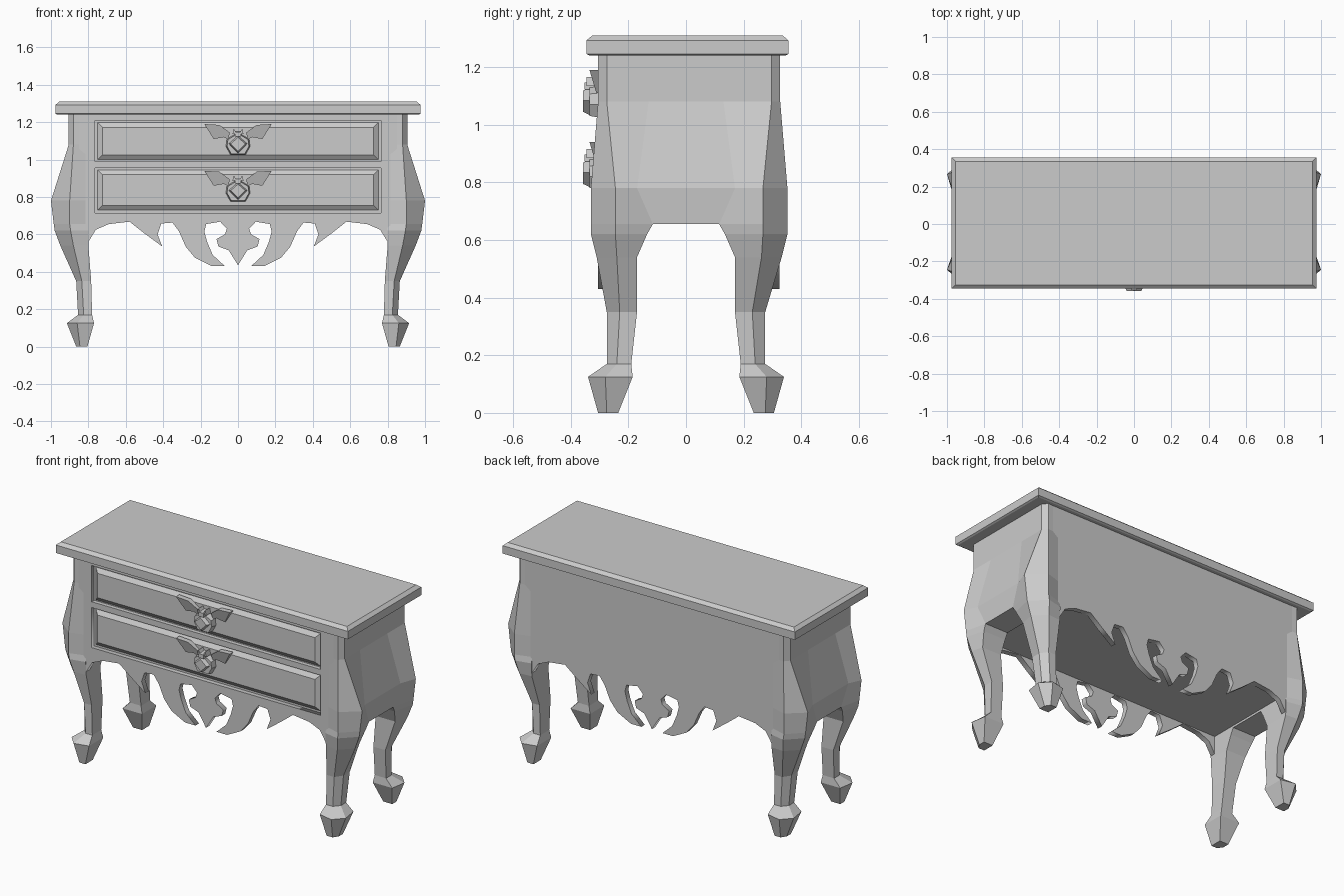
import bpy, bmesh
from mathutils import Vector

if "Cube" in bpy.data.objects:
    bpy.data.objects.remove(bpy.data.objects["Cube"])

wood = bpy.data.materials.new("plain_grey")
wood.use_nodes = True
grey = (0.6, 0.6, 0.6, 1)
wood.diffuse_color = grey
wood.node_tree.nodes["Principled BSDF"].inputs["Base Color"].default_value = grey


def finish(name, bm):
    bmesh.ops.recalc_face_normals(bm, faces=bm.faces)
    mesh = bpy.data.meshes.new(name)
    bm.to_mesh(mesh)
    bm.free()
    mesh.materials.append(wood)
    obj = bpy.data.objects.new(name, mesh)
    bpy.context.collection.objects.link(obj)
    return obj


def loft(name, rings):
    """Skin a list of closed rings and cap both ends."""
    bm = bmesh.new()
    rows = [[bm.verts.new(p) for p in ring] for ring in rings]
    n = len(rows[0])
    for a, b in zip(rows, rows[1:]):
        for i in range(n):
            j = (i + 1) % n
            bm.faces.new((a[i], a[j], b[j], b[i]))
    bm.faces.new(rows[0])
    bm.faces.new(rows[-1])
    return finish(name, bm)


def rect_xz(x, z0, z1, y, inset=0):
    x, z0, z1 = x - inset, z0 + inset, z1 - inset
    return [(-x, y, z0), (x, y, z0), (x, y, z1), (-x, y, z1)]


def rect_xy(x, y0, y1, z):
    return [(-x, y0, z), (x, y0, z), (x, y1, z), (-x, y1, z)]


def panel(name, outlines, y0, y1):
    """Flat board in the xz plane; later outlines are holes."""
    curve = bpy.data.curves.new(name, "CURVE")
    curve.dimensions = "2D"
    curve.fill_mode = "BOTH"
    curve.extrude = (y1 - y0) / 2
    for pts in outlines:
        s = curve.splines.new("POLY")
        s.points.add(len(pts) - 1)
        for p, (x, z) in zip(s.points, pts):
            p.co = (x, z, 0, 1)
        s.use_cyclic_u = True
    temp = bpy.data.objects.new(name + "_temp", curve)
    bpy.context.collection.objects.link(temp)
    bpy.context.view_layer.update()
    mesh = bpy.data.meshes.new_from_object(temp.evaluated_get(
        bpy.context.evaluated_depsgraph_get()))
    bm = bmesh.new()
    bm.from_mesh(mesh)
    bpy.data.objects.remove(temp)
    bpy.data.meshes.remove(mesh)
    bmesh.ops.remove_doubles(bm, verts=bm.verts, dist=0.0005)
    for v in bm.verts:
        x, z, d = v.co
        v.co = Vector((x, (y0 + y1) / 2 - d, z))
    return finish(name, bm)


# Table top with chamfered upper edge
loft("table_top", [rect_xy(.965, -.335, .345, 1.24), rect_xy(.975, -.345, .355, 1.245),
                   rect_xy(.975, -.345, .355, 1.293), rect_xy(.955, -.325, .335, 1.31)])

# Corner legs: z, inner x, outer x, chamfer x, panel x, inner y, outer y, chamfer y, wall y
LEVELS = [
    (1.24, .80, .905, .88, .905, .13, .305, .275, .30),
    (1.08, .80, .905, .88, .905, .13, .305, .275, .30),
    (.78, .80, 1.0, .90, .965, .17, .33, .245, .30),
    (.655, .80, .985, .90, .955, .115, .33, .245, .30),
    (.62, .80, .98, .895, .95, .135, .33, .245, .31),
    (.54, .80, .95, .88, .93, .17, .31, .24, .305),
    (.35, .785, .865, .835, .865, .17, .275, .23, .275),
    (.17, .78, .855, .825, .855, .19, .275, .24, .275),
    (.125, .77, .915, .86, .90, .185, .34, .28, .32),
    (0, .805, .865, .845, .865, .235, .305, .275, .305),
]
for fb, sy in (("front", -1), ("back", 1)):
    for lr, sx in (("left", 1), ("right", -1)):
        rings = []
        for z, xi, xo, xc, xe, yi, yo, yc, yb in LEVELS:
            k = .022 if sy > 0 and z > .5 else 0
            rings.append([(sx * xi, sy * yi, z), (sx * xi, sy * (yb + k), z),
                          (sx * xc, sy * (yo + k), z), (sx * xo, sy * (yc + k), z),
                          (sx * xe, sy * yi, z)])
        loft(f"{fb}_{lr}_leg", rings)

# Side panels between the legs
for lr, sx in (("left", 1), ("right", -1)):
    loft(f"{lr}_side_panel", [[(sx * r[1], -r[5], r[0]), (sx * r[4], -r[5], r[0]),
                               (sx * r[4], r[5], r[0]), (sx * r[1], r[5], r[0])]
                              for r in LEVELS[:4]])

# Scrolled apron boards, front with a drawer opening
HALF = [(.85, 1.24), (.85, .56), (.80, .56), (.76, .625), (.69, .655), (.58, .668),
        (.50, .605), (.405, .535), (.43, .60), (.41, .658), (.35, .663), (.315, .615),
        (.28, .535), (.23, .475), (.14, .43), (.07, .43), (.135, .49), (.165, .56),
        (.12, .595), (.18, .615), (.17, .655), (.095, .668), (.06, .63), (.07, .60),
        (.115, .575), (.105, .535), (.05, .515)]
HALF.remove((.12, .595))
OUTLINE = HALF + [(0, .435)] + [(-x, z) for x, z in reversed(HALF)]
OPENING = [(-.765, .715), (.765, .715), (.765, 1.21), (-.765, 1.21)]
panel("front_board", [OUTLINE, OPENING], -.305, -.272)
panel("back_board", [OUTLINE], .293, .325)

# Closed bottom and recess behind the drawers
loft("bottom_board", [rect_xy(.85, -.28, .30, .668), rect_xy(.85, -.28, .30, .69)])
loft("drawer_recess", [rect_xz(.78, .70, 1.22, -.278), rect_xz(.78, .70, 1.22, -.26)])
loft("drawer_rail", [rect_xz(.765, .955, .99, -.302), rect_xz(.765, .955, .99, -.27)])

# Bevelled drawers, each with a winged pull
for label, z0, z1 in (("lower", .73, .945), ("upper", 1.0, 1.197)):
    loft(f"{label}_drawer", [rect_xz(.75, z0, z1, -.27), rect_xz(.75, z0, z1, -.284),
                             rect_xz(.75, z0, z1, -.302, .025)])
    c = z0 + .12 if label == "lower" else z0 + .10

    def prism(name, pts, y0, y1, shrink=1):
        mz = sum(p[1] for p in pts) / len(pts)
        mx = sum(p[0] for p in pts) / len(pts)
        loft(f"{label}_{name}", [
            [(x, y0, c + z) for x, z in pts],
            [(mx + (x - mx) * shrink, y1, c + mz + (z - mz) * shrink) for x, z in pts]])

    for lr, s in (("left", 1), ("right", -1)):
        wing = [(.18, .09), (.10, .085), (.045, .045), (.05, .005), (.075, .02), (.13, .01)]
        loft(f"{label}_pull_{lr}_wing", [
            [(s * x, -.302, c + z) for x, z in wing],
            [(s * x, -.305 - .03 * (z + .01) / .1, c + z) for x, z in wing]])
        prism(f"pull_{lr}_ear", [(s * .008, .04), (s * .03, .035), (s * .022, .065)], -.30, -.345)
    prism("pull_plate", [(0, .045), (.06, .01), (.065, -.03), (.04, -.075), (-.04, -.075),
                         (-.065, -.03), (-.06, .01)], -.30, -.335, .9)
    prism("pull_knob", [(0, .03), (.052, -.015), (0, -.068), (-.052, -.015)], -.33, -.358, .75)
    prism("pull_cap", [(-.02, .02), (.02, .02), (.02, .05), (-.02, .05)], -.30, -.352, .8)
